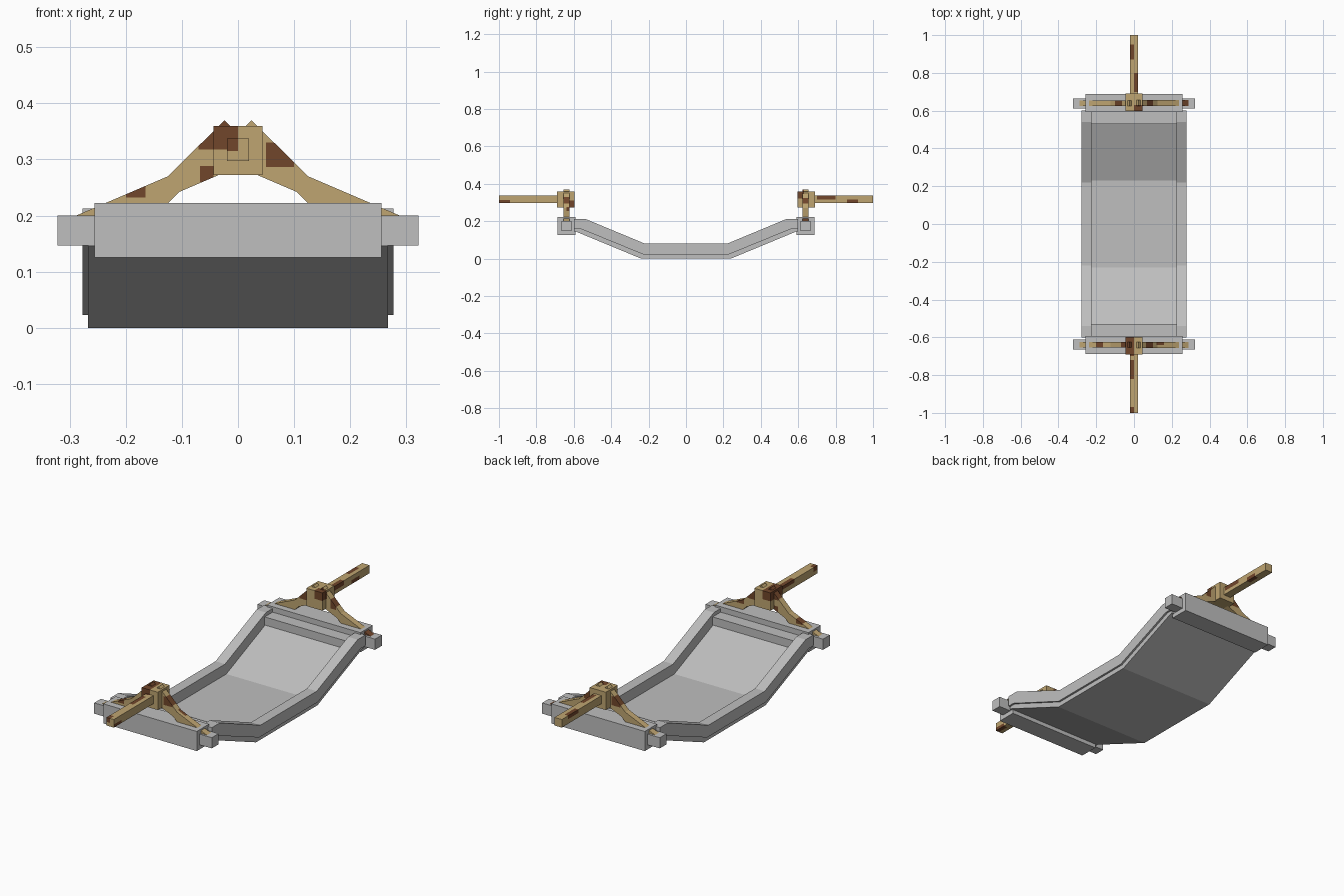
import bpy
import bmesh
from mathutils import Vector

cube = bpy.data.objects.get("Cube")
if cube:
    bpy.data.objects.remove(cube)


def material(name, rgb):
    m = bpy.data.materials.new(name)
    m.use_nodes = True
    m.diffuse_color = (*rgb, 1)
    m.node_tree.nodes["Principled BSDF"].inputs["Base Color"].default_value = (*rgb, 1)
    return m


GREY = material("grey metal", (0.52, 0.52, 0.52))
TAN = material("tan wood", (0.52, 0.376, 0.165))
BROWN = material("brown stain", (0.165, 0.061, 0.024))


def prism(name, outline, axis, low, high, mats, patches=()):
    """Extrude a 2D outline along x or y; stain the faces inside patch boxes."""
    bm = bmesh.new()
    place = (lambda a, b: (low, a, b)) if axis == 0 else (lambda a, b: (a, low, b))
    face = bm.faces.new([bm.verts.new(place(a, b)) for a, b in outline])
    out = bmesh.ops.extrude_face_region(bm, geom=[face])
    shift = Vector((high - low, 0, 0) if axis == 0 else (0, high - low, 0))
    moved = [v for v in out["geom"] if isinstance(v, bmesh.types.BMVert)]
    bmesh.ops.translate(bm, verts=moved, vec=shift)
    bmesh.ops.recalc_face_normals(bm, faces=bm.faces)
    if patches:
        bmesh.ops.triangulate(bm, faces=bm.faces)
    for lo, hi in patches:
        for i in range(3):
            normal = Vector([float(i == k) for k in range(3)])
            for corner in (lo, hi):
                bmesh.ops.bisect_plane(bm, geom=bm.verts[:] + bm.edges[:] + bm.faces[:],
                                       plane_co=corner, plane_no=normal, dist=1e-5)
    for f in bm.faces:
        c = f.calc_center_median()
        if any(all(lo[i] < c[i] < hi[i] for i in range(3)) for lo, hi in patches):
            f.material_index = 1
    mesh = bpy.data.meshes.new(name)
    bm.to_mesh(mesh)
    bm.free()
    for m in mats:
        mesh.materials.append(m)
    obj = bpy.data.objects.new(name, mesh)
    bpy.context.collection.objects.link(obj)
    return obj


def box(name, x, y, z, mats, patches=()):
    y = sorted(y)
    outline = [(x[0], z[0]), (x[1], z[0]), (x[1], z[1]), (x[0], z[1])]
    return prism(name, outline, 1, y[0], y[1], mats, patches)


def both_ways(half):
    """Mirror a half outline across the first coordinate."""
    return [(-a, b) for a, b in reversed(half)] + half


# Bent bed panel and the two side rails
top = both_ways([(0.23, 0.027), (0.55, 0.16), (0.6, 0.16)])
bottom = both_ways([(0.24, 0.0), (0.59, 0.145), (0.6, 0.145)])
prism("bed_panel", top + bottom[::-1], 0, -0.267, 0.267, [GREY])

rail_top = both_ways([(0.22, 0.08), (0.54, 0.213), (0.6, 0.213)])
rail_bottom = both_ways([(0.23, 0.023), (0.565, 0.16), (0.6, 0.16)])
for side, x0, x1 in (("left", 0.225, 0.277), ("right", -0.277, -0.225)):
    prism(side + "_rail", rail_top + rail_bottom[::-1], 0, x0, x1, [GREY])

# Stain areas as low and high corners, measured for each end
STAINS = {
    "front": [
        ((-0.07, -0.7, 0.318), (0.0, -0.59, 0.38)),
        ((-0.02, -1.1, 0.315), (0.0, -0.97, 0.34)),
        ((-0.03, -0.82, 0.32), (0.0, -0.72, 0.35)),
        ((0.0, -1.0, 0.29), (0.03, -0.94, 0.312)),
        ((0.05, -0.7, 0.287), (0.1, -0.59, 0.33)),
        ((-0.068, -0.7, 0.26), (-0.044, -0.59, 0.288)),
        ((-0.2, -0.7, 0.232), (-0.165, -0.59, 0.26)),
        ((0.12, -0.64, 0.25), (0.16, -0.6, 0.28)),
        ((0.03, -0.65, 0.27), (0.05, -0.6, 0.31)),
    ],
    "back": [
        ((-0.03, 0.87, 0.32), (0.0, 0.95, 0.35)),
        ((0.0, 0.7, 0.315), (0.03, 0.8, 0.345)),
        ((0.0, 0.86, 0.29), (0.03, 0.92, 0.316)),
        ((0.25, 0.6, 0.19), (0.3, 0.7, 0.23)),
        ((0.0, 0.59, 0.32), (0.05, 0.63, 0.37)),
        ((-0.1, 0.6, 0.285), (-0.05, 0.7, 0.33)),
        ((0.07, 0.6, 0.28), (0.1, 0.7, 0.33)),
    ],
}

# Yoke arm outline, ending square inside the hub
ARM = [(0.293, 0.198), (0.125, 0.27), (0.024, 0.37), (-0.04, 0.306), (-0.005, 0.272),
       (0.035, 0.272), (0.105, 0.242), (0.125, 0.222), (0.22, 0.18), (0.28, 0.17)]

for end, s in (("front", -1), ("back", 1)):
    wood, stains = [TAN, BROWN], STAINS[end]
    # End beam, cross rod and the bar joining the rails
    box(end + "_end_beam", (-0.256, 0.256), (s * 0.592, s * 0.688), (0.125, 0.222), [GREY])
    box(end + "_cross_rod", (-0.322, 0.322), (s * 0.612, s * 0.665), (0.147, 0.2), [GREY])
    box(end + "_cross_bar", (-0.23, 0.23), (s * 0.53, s * 0.6), (0.155, 0.195), [GREY])
    # Yoke, hub and carrying handle
    for side, m in (("left", 1), ("right", -1)):
        near, far = sorted((s * 0.624, s * (0.655 + 0.0005 * m)))
        prism(f"{end}_{side}_yoke_arm", [(m * a, b) for a, b in ARM], 1, near, far, wood, stains)
    box(end + "_hub", (-0.044, 0.044), (s * 0.597, s * 0.69), (0.272, 0.36), wood, stains)
    box(end + "_handle", (-0.02, 0.02), (s * 0.66, s * 1.0), (0.297, 0.337), wood, stains)
